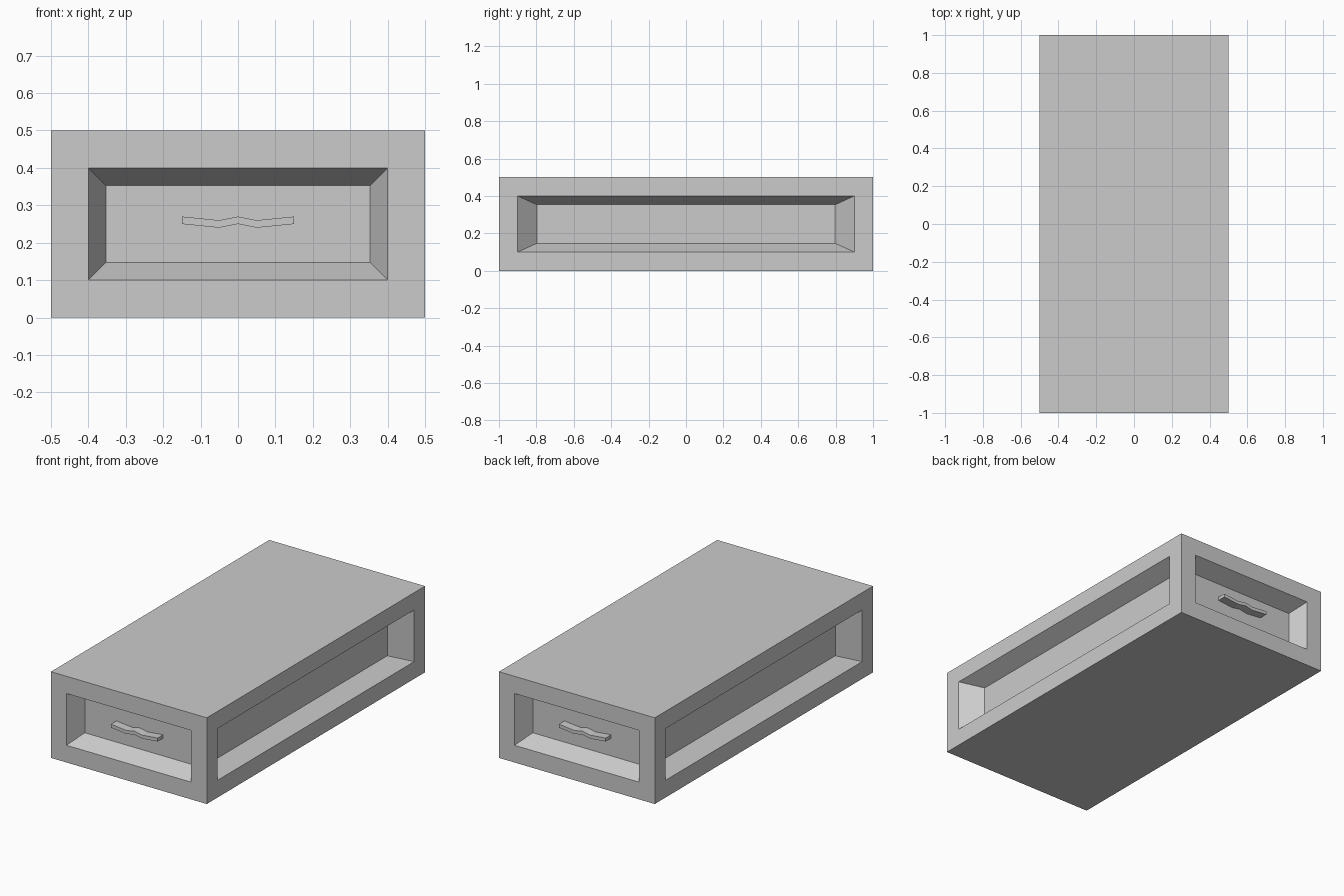
import bpy, bmesh
from mathutils import Vector

if "Cube" in bpy.data.objects:
    bpy.data.objects.remove(bpy.data.objects["Cube"])


def make_object(name, bm):
    bmesh.ops.recalc_face_normals(bm, faces=bm.faces[:])
    mesh = bpy.data.meshes.new(name)
    bm.to_mesh(mesh)
    bm.free()
    obj = bpy.data.objects.new(name, mesh)
    bpy.context.collection.objects.link(obj)
    return obj


# Body: box with a tapered recess in each of the four sides
bm = bmesh.new()
bmesh.ops.create_cube(bm, size=1)
bmesh.ops.scale(bm, vec=(1, 2, 0.5), verts=bm.verts)
bmesh.ops.translate(bm, vec=(0, 0, 0.25), verts=bm.verts)
bm.normal_update()
sides = [f for f in bm.faces if abs(f.normal.z) < 0.5]
bmesh.ops.inset_individual(bm, faces=sides, thickness=0.1, use_even_offset=True)
bmesh.ops.inset_individual(bm, faces=sides, thickness=0.047, use_even_offset=True)
bm.normal_update()
for face in sides:
    normal = face.normal.copy()
    long_side = abs(normal.x) > 0.5
    for v in face.verts:
        v.co -= normal * 0.1
        if long_side:
            v.co.y = 0.797 if v.co.y > 0 else -0.797
make_object("cabinet_body", bm)


# Handles: zigzag bar on the front and back panels
def handle(name, side):
    wave = [(-0.15, 0.26), (-0.05, 0.25), (0, 0.26), (0.05, 0.25), (0.15, 0.26)]
    outline = [(x, z + 0.01) for x, z in wave] + [(x, z - 0.01) for x, z in reversed(wave)]
    bm = bmesh.new()
    face = bm.faces.new([bm.verts.new((x, side * 0.9, z)) for x, z in outline])
    new = bmesh.ops.extrude_face_region(bm, geom=[face], use_keep_orig=True)["geom"]
    bmesh.ops.translate(bm, vec=Vector((0, side * 0.05, 0)),
                        verts=[g for g in new if isinstance(g, bmesh.types.BMVert)])
    make_object(name, bm)


handle("front_handle", -1)
handle("back_handle", 1)
